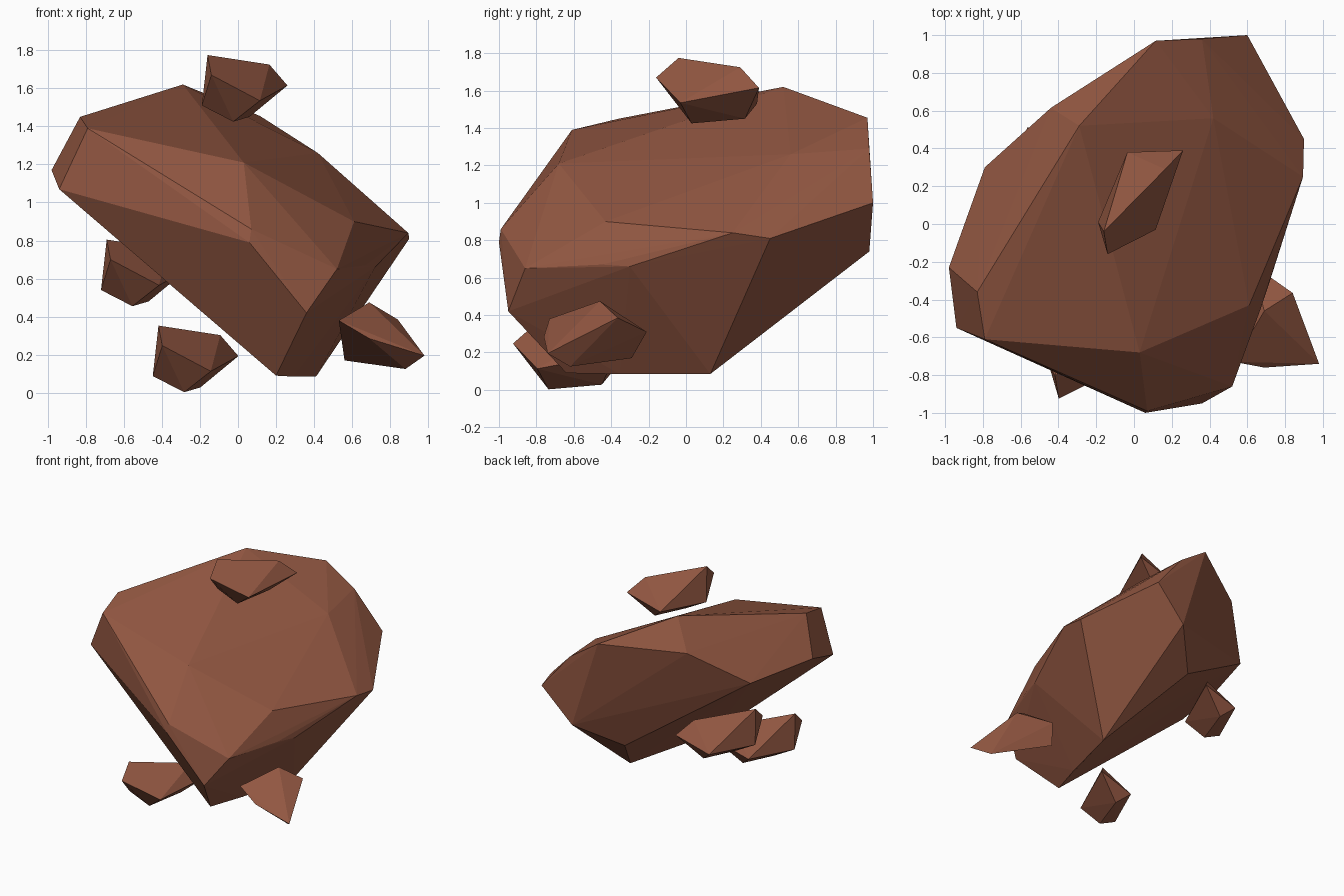
import bpy, bmesh
from mathutils import Vector

stone = bpy.data.materials.new("reddish brown stone")
stone.diffuse_color = (0.29, 0.096, 0.054, 1)


def rock(name, corners, offset=(0, 0, 0)):
    """Flat-faced rock: the convex hull around a few corner points."""
    bm = bmesh.new()
    for c in corners:
        bm.verts.new(Vector(c) + Vector(offset))
    hull = bmesh.ops.convex_hull(bm, input=bm.verts[:])
    loose = [v for v in bm.verts if not v.link_faces]
    bmesh.ops.delete(bm, geom=loose, context='VERTS')
    bmesh.ops.recalc_face_normals(bm, faces=bm.faces[:])
    mesh = bpy.data.meshes.new(name)
    bm.to_mesh(mesh)
    bm.free()
    mesh.materials.append(stone)
    obj = bpy.data.objects.new(name, mesh)
    bpy.context.collection.objects.link(obj)
    return obj


# Main tilted boulder
rock("boulder", [
    # upper rim and left end
    (-0.29, 0.52, 1.62), (-0.83, -0.36, 1.45), (-0.79, -0.61, 1.39),
    (-0.98, -0.23, 1.17), (-0.94, -0.55, 1.07), (-0.79, 0.30, 1.12),
    (-0.44, 0.615, 1.39),
    # front and right side
    (0.03, -0.68, 1.21), (0.07, -0.99, 0.86), (0.06, -1.0, 0.79),
    (0.36, -0.95, 0.42), (0.52, -0.86, 0.65), (0.61, -0.43, 0.90),
    (0.895, 0.25, 0.84), (0.90, 0.45, 0.81), (0.72, -0.30, 0.66),
    (0.67, -0.45, 0.67), (0.73, 0.34, 0.58),
    # back end
    (0.115, 0.97, 1.455), (0.36, 0.98, 1.29), (0.42, 0.56, 1.26),
    (0.60, 1.0, 1.0), (0.34, 0.98, 0.74), (0.06, 0.70, 0.54),
    # underside
    (0.41, 0.13, 0.085), (0.29, -0.355, 0.085), (0.20, -0.64, 0.09),
])

# Three identical chips: above, lower front and lower left
chip = [
    (-0.16, -0.04, 1.775), (-0.14, -0.16, 1.67), (-0.19, 0.01, 1.51),
    (0.115, -0.03, 1.535), (0.26, 0.39, 1.615), (0.165, 0.29, 1.725),
    (-0.035, 0.38, 1.53), (-0.025, 0.03, 1.425), (0.06, 0.315, 1.45),
]
for name, offset in [("top_chip", (0, 0, 0)),
                     ("front_chip", (-0.258, -0.765, -1.422)),
                     ("left_chip", (-0.53, 0.13, -0.97))]:
    rock(name, chip, offset)

# Turned chip at the lower right
rock("right_chip", [
    (0.69, -0.46, 0.475), (0.84, -0.365, 0.385), (0.98, -0.74, 0.195),
    (0.69, -0.76, 0.285), (0.53, -0.73, 0.38), (0.88, -0.62, 0.125),
    (0.56, -0.29, 0.17), (0.62, -0.21, 0.31),
])
